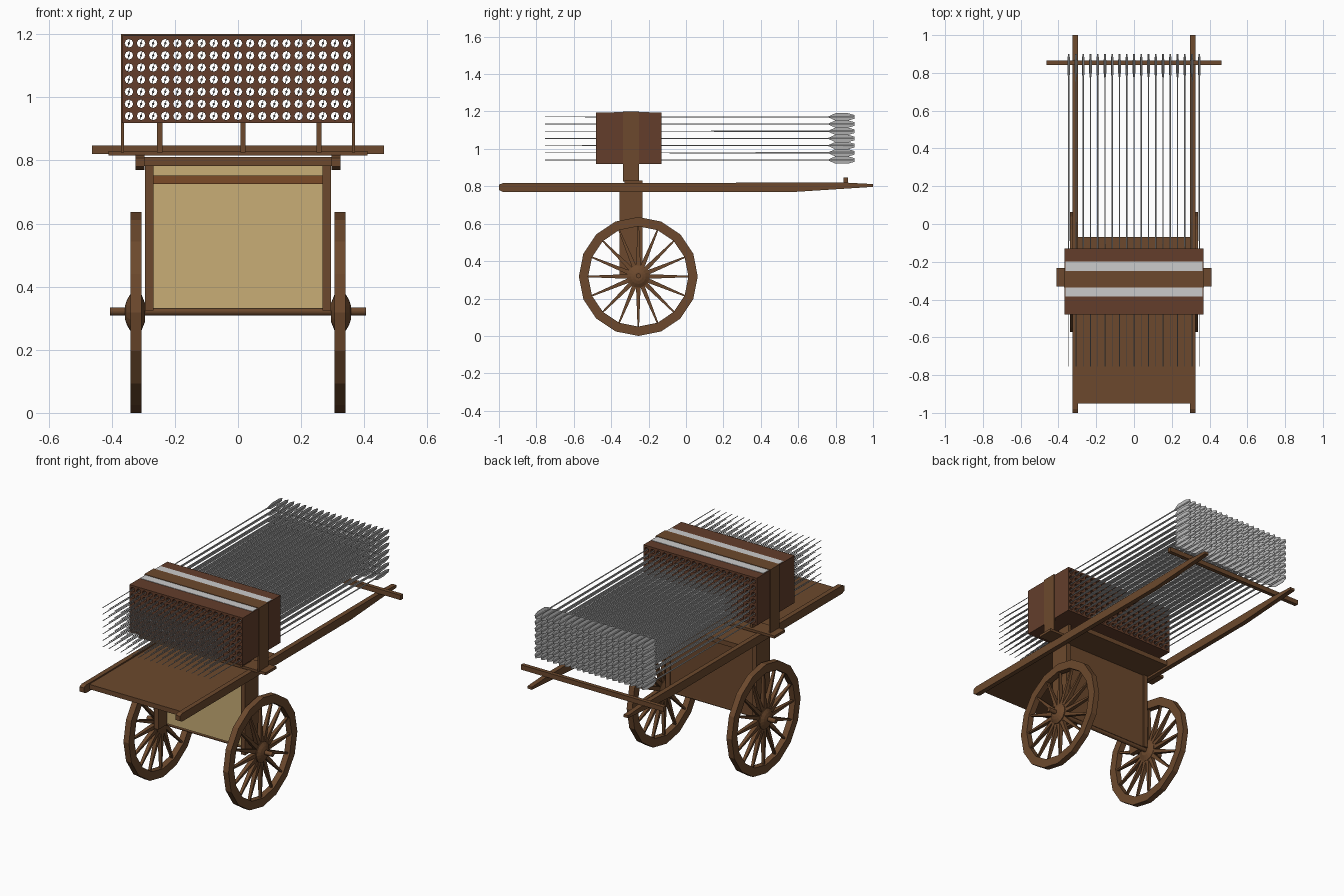
import bpy, bmesh
from math import sin, cos, pi
from mathutils import Matrix, Vector

if "Cube" in bpy.data.objects:
    bpy.data.objects.remove(bpy.data.objects["Cube"])


def material(name, rgb):
    m = bpy.data.materials.new(name)
    m.diffuse_color = (*rgb, 1)
    m.use_nodes = True
    m.node_tree.nodes["Principled BSDF"].inputs["Base Color"].default_value = m.diffuse_color
    return m


WOOD = material("wood", (0.15, 0.066, 0.026))
DARK = material("dark_wood", (0.125, 0.048, 0.024))
TRIM = material("trim_wood", (0.2, 0.07, 0.02))
CLOTH = material("cream_panel", (0.58, 0.42, 0.18))


def finish(name, bm, mat=None):
    bmesh.ops.recalc_face_normals(bm, faces=bm.faces)
    me = bpy.data.meshes.new(name)
    bm.to_mesh(me)
    bm.free()
    ob = bpy.data.objects.new(name, me)
    bpy.context.collection.objects.link(ob)
    if mat:
        me.materials.append(mat)
    return ob


def add_box(bm, x0, x1, y0, y1, z0, z1):
    m = Matrix.Translation(((x0 + x1) / 2, (y0 + y1) / 2, (z0 + z1) / 2))
    bmesh.ops.create_cube(bm, size=1, matrix=m @ Matrix.Diagonal((x1 - x0, y1 - y0, z1 - z0, 1)))


def box(name, *dims, mat=WOOD):
    bm = bmesh.new()
    add_box(bm, *dims)
    return finish(name, bm, mat)


def loft(bm, rings, closed=False):
    """Join rings of points with quads; cap the ends unless closed."""
    vs = [[bm.verts.new(p) for p in r] for r in rings]
    n = len(vs[0])
    for a, b in zip(vs, vs[1:] + vs[:1] if closed else vs[1:]):
        for i in range(n):
            bm.faces.new((a[i], a[(i + 1) % n], b[(i + 1) % n], b[i]))
    if not closed:
        bm.faces.new(vs[0])
        bm.faces.new(vs[-1])


def circle_x(x, r, n, y=0, z=0):
    return [(x, y + r * sin(2 * pi * i / n), z + r * cos(2 * pi * i / n)) for i in range(n)]


def circle_y(y, r, n, x, z):
    return [(x + r * cos(2 * pi * i / n), y, z + r * sin(2 * pi * i / n)) for i in range(n)]


AY, AZ = -0.255, 0.318      # axle position

for side, s in (("left", -1), ("right", 1)):
    # wheel rim
    bm = bmesh.new()
    loft(bm, [circle_x(s * x, r, 16, AY, AZ) for x, r in
              ((0.305, 0.318), (0.34, 0.318), (0.34, 0.268), (0.305, 0.268))], closed=True)
    finish(side + "_wheel_rim", bm, WOOD)
    # tapered spokes
    bm = bmesh.new()
    for k in range(16):
        a = 2 * pi * k / 16
        out, tan = Vector((0, sin(a), cos(a))), Vector((0, cos(a), -sin(a)))
        rings = []
        for r, w, t in ((0.03, 0.013, 0.014), (0.275, 0.004, 0.007)):
            c = Vector((s * 0.322, AY, AZ)) + out * r
            rings.append([c + tan * w * i + Vector((t * j, 0, 0))
                          for i, j in ((-1, -1), (1, -1), (1, 1), (-1, 1))])
        loft(bm, rings)
    finish(side + "_wheel_spokes", bm, WOOD)
    # hub
    bm = bmesh.new()
    loft(bm, [circle_x(s * x, r, 16, AY, AZ) for x, r in
              ((0.295, 0.03), (0.307, 0.06), (0.34, 0.06), (0.352, 0.04), (0.358, 0.022))])
    finish(side + "_wheel_hub", bm, WOOD)
    # long shaft with tapered rear end
    bm = bmesh.new()
    profile = ((-1, 0.78), (-0.98, 0.77), (0.58, 0.77), (1, 0.797),
               (1, 0.812), (0.85, 0.82), (-0.98, 0.817), (-1, 0.808))
    loft(bm, [[(s * x, y, z) for y, z in profile] for x in (0.297, 0.325)])
    finish(side + "_shaft", bm, WOOD)
    # under-frame post and launcher side post
    x0, x1 = sorted((s * 0.267, s * 0.294))
    box(side + "_frame_post", x0, x1, -0.355, -0.232, 0.325, 0.785)
    x0, x1 = sorted((s * 0.362, s * 0.371))
    box(side + "_rack_post", x0, x1, -0.336, -0.25, 0.825, 1.2)

# axle
bm = bmesh.new()
loft(bm, [circle_x(x, 0.013, 12, AY, AZ + 0.003) for x in (-0.405, 0.405)])
finish("axle", bm, WOOD)

# deck, yoke and under-frame panels
box("deck", -0.3, 0.3, -0.95, -0.07, 0.782, 0.81)
box("yoke_bar", -0.462, 0.462, 0.843, 0.866, 0.82, 0.848)
box("back_panel", -0.27, 0.27, -0.262, -0.24, 0.325, 0.785)
box("front_panel", -0.268, 0.268, -0.275, -0.262, 0.33, 0.785, mat=CLOTH)
box("panel_rail", -0.268, 0.268, -0.29, -0.26, 0.725, 0.752, mat=TRIM)
box("cross_board", -0.41, 0.41, -0.33, -0.232, 0.815, 0.83)
for i, x in enumerate((-0.248, 0.016, 0.256)):
    box("rack_leg_%d" % i, x - 0.008, x + 0.008, -0.336, -0.25, 0.825, 0.925)
box("rack_top_strap", -0.371, 0.371, -0.336, -0.25, 1.19, 1.2)
for i, y in enumerate((-0.385, -0.25)):
    box("top_band_%d" % i, -0.362, 0.362, y, y + 0.052, 1.19, 1.197, mat=None)

# launcher box pierced by a grid of holes
COLS, ROWS, P, ZC, Y0, Y1 = 19, 7, 0.0384, 1.056, -0.48, -0.13
centres = [((c - (COLS - 1) / 2) * P, ZC + (r - (ROWS - 1) / 2) * P)
           for c in range(COLS) for r in range(ROWS)]
bm = bmesh.new()
SQUARE = ((1, 0), (1, 1), (0, 1), (-1, 1), (-1, 0), (-1, -1), (0, -1), (1, -1))
for x, z in centres:
    rings = [circle_y(y, 0.0135, 8, x, z) for y in (Y0, Y1)]
    edge = [[(x + i * P / 2, y, z + j * P / 2) for i, j in SQUARE] for y in (Y0, Y1)]
    vs = [[bm.verts.new(p) for p in r] for r in (edge[0], rings[0], rings[1], edge[1])]
    for a, b in zip(vs, vs[1:]):
        for i in range(8):
            bm.faces.new((a[i], a[(i + 1) % 8], b[(i + 1) % 8], b[i]))
bmesh.ops.remove_doubles(bm, verts=bm.verts, dist=0.0005)
finish("launcher_hole_grid", bm, DARK)
bm = bmesh.new()
hx, hz = COLS * P / 2, ROWS * P / 2
for z0, z1 in ((0.918, ZC - hz), (ZC + hz, 1.195)):
    add_box(bm, -hx, hx, Y0, Y1, z0, z1)
for s in (-1, 1):
    x0, x1 = sorted((s * hx, s * (hx + 0.002)))
    add_box(bm, x0, x1, Y0, Y1, 0.918, 1.195)
finish("launcher_casing", bm, DARK)

# arrows: thin tapered sticks with tilted feathers
bm, fm = bmesh.new(), bmesh.new()
FEATHER = ((0.755, 0), (0.8, 1), (0.865, 1), (0.9, 0.5), (0.9, -0.5),
           (0.865, -1), (0.8, -1))
for x, z in centres:
    loft(bm, [circle_y(y, r, 6, x, z) for y, r in ((-0.755, 0.002), (0.895, 0.004))])
    loft(fm, [[(x + h * 0.006 + t, y, z + h * 0.02) for y, h in FEATHER]
              for t in (-0.001, 0.001)])
finish("arrow_sticks", bm)
finish("arrow_feathers", fm)
